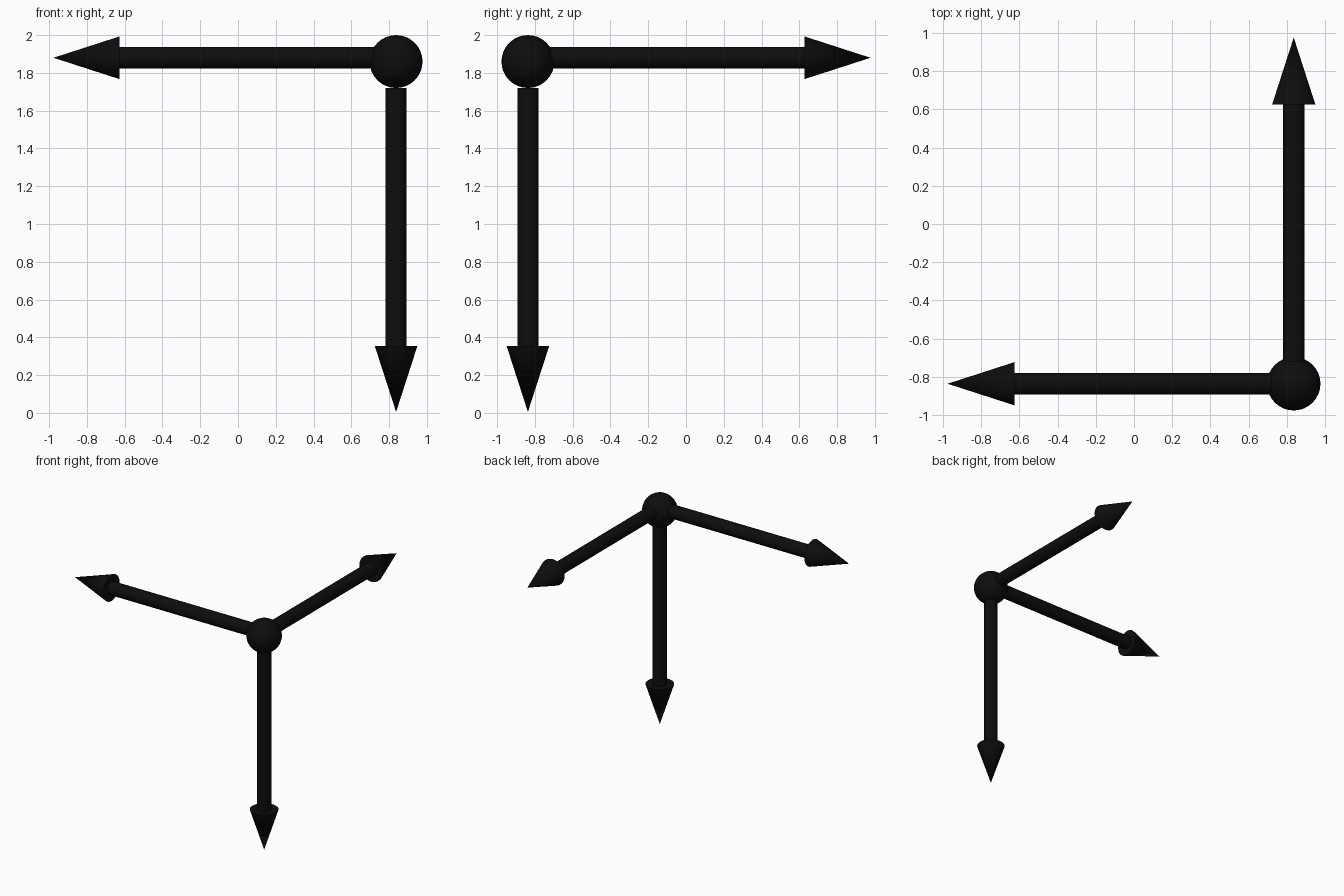
import bpy
from math import radians
from mathutils import Vector

if "Cube" in bpy.data.objects:
    bpy.data.objects.remove(bpy.data.objects["Cube"])

black = bpy.data.materials.new("black")
black.diffuse_color = (0.004, 0.004, 0.004, 1)
black.use_nodes = True
black.node_tree.nodes["Principled BSDF"].inputs["Base Color"].default_value = black.diffuse_color

CORNER = Vector((0.837, -0.837, 1.88))
SHAFT_R, HEAD_R, HEAD_LEN = 0.056, 0.113, 0.35


def finish(name):
    ob = bpy.context.object
    ob.name = name
    ob.data.materials.append(black)
    bpy.ops.object.shade_smooth_by_angle(angle=radians(35))


def arrow(name, start, tip):
    """Shaft from start to the head, cone from there to the tip."""
    start, tip = Vector(start), Vector(tip)
    axis = (tip - start).normalized()
    neck = tip - axis * HEAD_LEN
    rot = axis.to_track_quat('Z', 'Y').to_euler()
    bpy.ops.mesh.primitive_cylinder_add(vertices=32, radius=SHAFT_R, depth=(neck - start).length,
                                        location=(start + neck) / 2, rotation=rot)
    finish(name + "_shaft")
    bpy.ops.mesh.primitive_cone_add(vertices=32, radius1=HEAD_R, radius2=0, depth=HEAD_LEN,
                                    location=(neck + tip) / 2, rotation=rot)
    finish(name + "_head")


# Ball at the corner
bpy.ops.mesh.primitive_uv_sphere_add(segments=32, ring_count=16, radius=0.14,
                                     location=(CORNER.x, CORNER.y, 1.86))
finish("corner_ball")

# Three arrows at right angles
arrow("left_arrow", (0.73, CORNER.y, CORNER.z), (-0.977, CORNER.y, CORNER.z))
arrow("back_arrow", (CORNER.x, -0.73, CORNER.z), (CORNER.x, 0.977, CORNER.z))
arrow("down_arrow", (CORNER.x, CORNER.y, 1.72), (CORNER.x, CORNER.y, 0.005))
